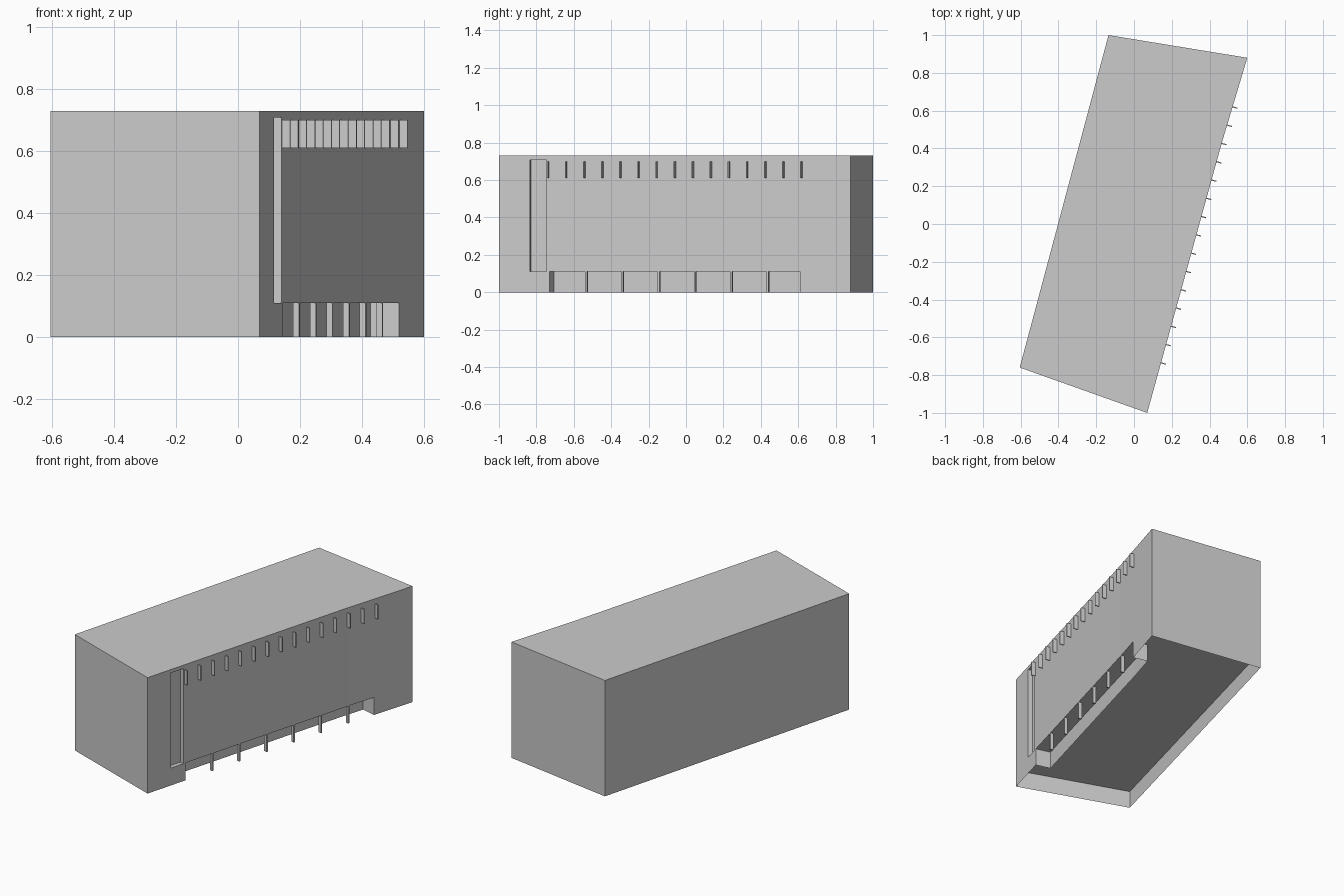
import bpy, bmesh, math
from mathutils import Vector

if "Cube" in bpy.data.objects:
    bpy.data.objects.remove(bpy.data.objects["Cube"])

H, SILL = 0.73, 0.11            # roof height, underside height
A, B = Vector((-0.605, -0.76)), Vector((0.07, -1.0))
BEND, C, D = Vector((0.465, 0.43)), Vector((0.60, 0.88)), Vector((-0.135, 1.0))
OUT = Vector((0.963, -0.268))   # outward direction of the long bay wall
ALONG = Vector((0.268, 0.963))

grey = bpy.data.materials.new("light_grey")
grey.diffuse_color = (0.6, 0.6, 0.6, 1)
grey.use_nodes = True
grey.node_tree.nodes["Principled BSDF"].inputs["Base Color"].default_value = grey.diffuse_color


def on_wall(y, depth=0.0):
    """Plan point on the long bay wall at a given y, moved inward by depth."""
    p, q = (B, BEND) if y <= BEND.y else (BEND, C)
    return p.lerp(q, (y - p.y) / (q.y - p.y)) - OUT * depth


def finish(bm, name):
    bmesh.ops.remove_doubles(bm, verts=bm.verts, dist=1e-5)
    mesh = bpy.data.meshes.new(name)
    bm.to_mesh(mesh)
    bm.free()
    mesh.materials.append(grey)
    bpy.context.collection.objects.link(bpy.data.objects.new(name, mesh))


def wall(bm, path, z0, z1):
    """Upright faces along a plan path."""
    for p, q in zip(path, path[1:]):
        bm.faces.new([bm.verts.new((v.x, v.y, z))
                      for v, z in ((p, z0), (q, z0), (q, z1), (p, z1))])


def slab(bm, path, z):
    bm.faces.new([bm.verts.new((v.x, v.y, z)) for v in path])


def blade(name, y, reach, thick, z0, z1):
    """Thin upright blade square to the bay wall; reach is signed, outward positive."""
    p, q, t = on_wall(y), on_wall(y, -reach), ALONG * thick / 2
    path = [p - t, q - t, q + t, p + t]
    bm = bmesh.new()
    wall(bm, path + path[:1], z0, z1)
    slab(bm, path, z1)
    slab(bm, path[::-1], z0)
    bmesh.ops.remove_doubles(bm, verts=bm.verts, dist=1e-5)
    bmesh.ops.recalc_face_normals(bm, faces=bm.faces)
    finish(bm, name)


# Building shell: roof, raised underside and plain walls
bm = bmesh.new()
slab(bm, [A, B, BEND, C, D], H)
slab(bm, [D, C, BEND, B, A], SILL)
wall(bm, [C, D, A, B], 0, H)

# Long wall around the tall niche
n0, n1, d0, d1 = -0.835, -0.745, -0.73, 0.61
TOP = 0.708
wall(bm, [B, on_wall(n0)], 0, H)
wall(bm, [on_wall(n0), on_wall(n1)], 0, SILL)
wall(bm, [on_wall(n0), on_wall(n1)], TOP, H)
wall(bm, [on_wall(n1), on_wall(d0)], 0, H)
niche = [on_wall(n0), on_wall(n0, 0.027), on_wall(n1, 0.027), on_wall(n1)]
wall(bm, niche, SILL, TOP)
slab(bm, niche[::-1], SILL)
slab(bm, niche, TOP)

# Long wall above the loading recess, and the recess itself
wall(bm, [on_wall(d0), BEND, on_wall(d1)], SILL, H)
wall(bm, [on_wall(d1), C], 0, H)
wall(bm, [on_wall(d0), on_wall(d0, 0.095), on_wall(BEND.y, 0.095),
          on_wall(d1, 0.095), on_wall(d1)], 0, SILL)
finish(bm, "building_shell")

# Row of small fins under the roof edge
for i in range(15):
    blade("upper_fin", -0.735 + i * 0.0968, 0.026, 0.006, 0.61, 0.70)

# Posts across the loading recess
for i in range(6):
    blade("recess_post", -0.535 + i * 0.194, -0.02, 0.01, 0, SILL)
